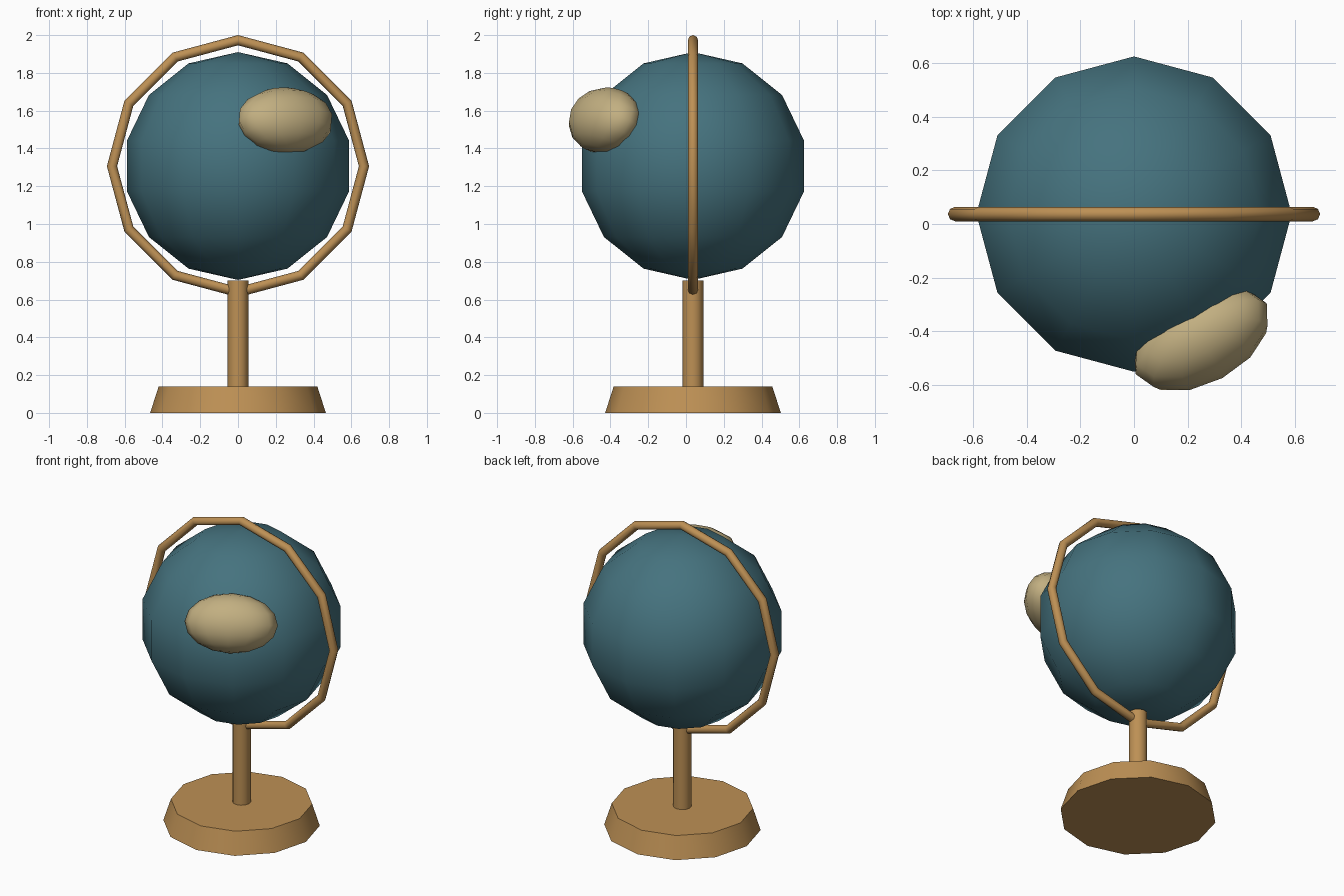
import bpy, math
from mathutils import Matrix, Vector

if "Cube" in bpy.data.objects:
    bpy.data.objects.remove(bpy.data.objects["Cube"])

CY, CZ = 0.037, 1.307          # globe axis y and globe centre height


def material(name, rgb):
    m = bpy.data.materials.new(name)
    m.diffuse_color = (*rgb, 1)
    m.use_nodes = True
    m.node_tree.nodes["Principled BSDF"].inputs["Base Color"].default_value = m.diffuse_color
    return m


wood = material("wood", (0.51, 0.28, 0.09))
sea = material("sea", (0.06, 0.17, 0.21))
land = material("land", (0.54, 0.43, 0.22))


def finish(name, mat, angle=45):
    ob = bpy.context.object
    ob.name = name
    ob.data.materials.append(mat)
    bpy.ops.object.shade_smooth_by_angle(angle=math.radians(angle))
    return ob


# Tapered base
bpy.ops.mesh.primitive_cone_add(vertices=12, radius1=0.465, radius2=0.42,
                                depth=0.14, location=(0, CY, 0.07))
finish("base", wood)

# Post
bpy.ops.mesh.primitive_cylinder_add(vertices=12, radius=0.055, depth=0.58,
                                    location=(0, CY, 0.41))
finish("post", wood)

# Upright ring around the globe
bpy.ops.mesh.primitive_torus_add(major_segments=12, minor_segments=8,
                                 major_radius=0.667, minor_radius=0.027,
                                 location=(0, CY, CZ - 0.001),
                                 rotation=(math.pi / 2, 0, 0))
finish("meridian_ring", wood, 60)

# Globe
bpy.ops.mesh.primitive_uv_sphere_add(segments=12, ring_count=7, radius=0.603,
                                     location=(0, CY, CZ))
finish("globe", sea, 60)

# Land mass: flattened blob half sunk in the globe, facing front right and up
az, el, dist = math.radians(28.3), math.radians(24.5), 0.58
turn = Matrix.Rotation(az, 4, 'Z') @ Matrix.Rotation(-el, 4, 'X')
centre = Vector((0, CY, CZ)) + turn @ Vector((0, -dist, 0))
bpy.ops.mesh.primitive_uv_sphere_add(segments=12, ring_count=8, radius=1)
blob = finish("land_mass", land, 60)
blob.matrix_world = (Matrix.Translation(centre) @ turn
                     @ Matrix.Diagonal((0.278, 0.165, 0.178, 1)))
